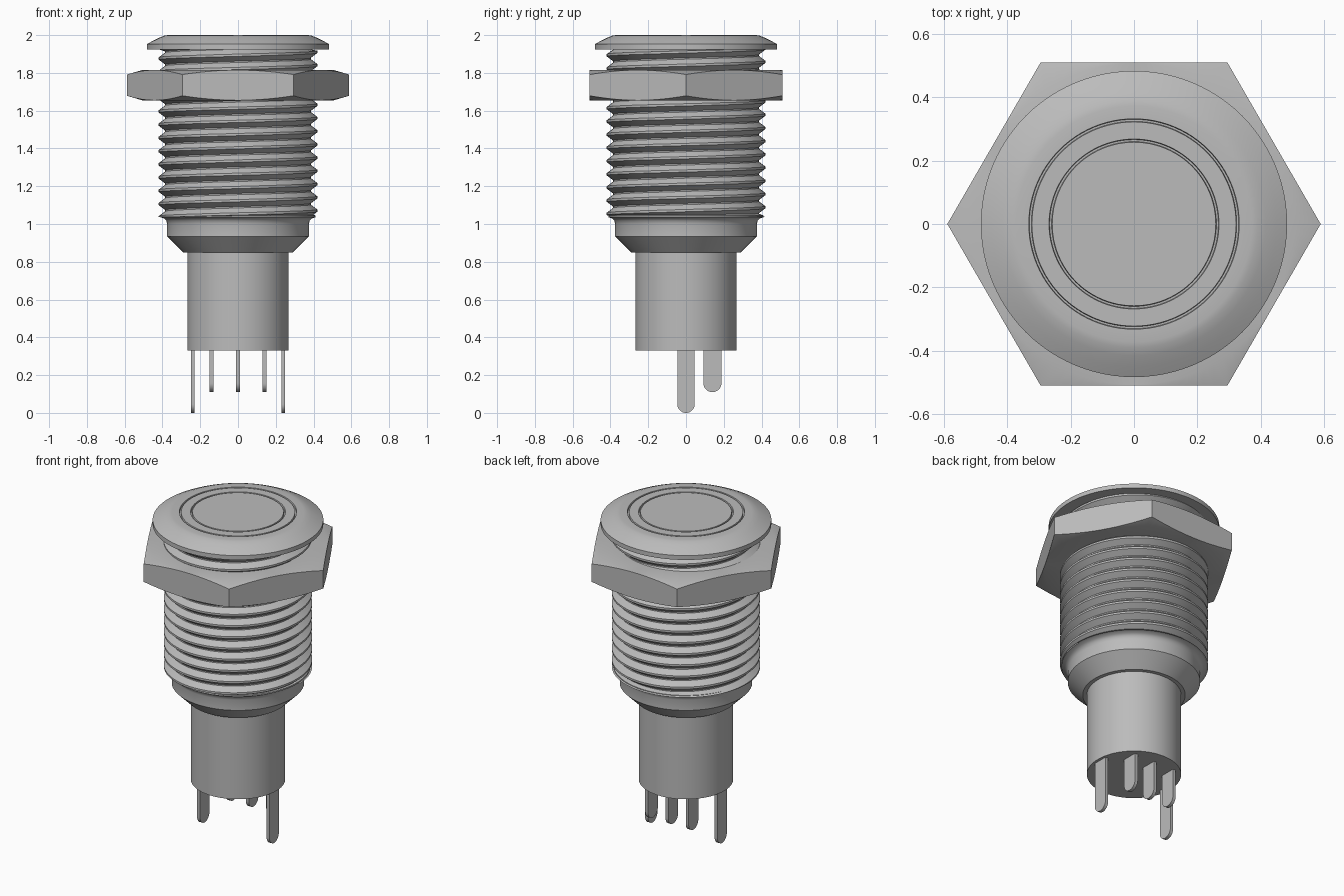
import bpy, bmesh
from math import pi, cos, sin, tau, radians

cube = bpy.data.objects.get("Cube")
if cube:
    bpy.data.objects.remove(cube, do_unlink=True)

steel = bpy.data.materials.new("brushed_grey_metal")
steel.use_nodes = True
GREY = (0.5, 0.5, 0.5, 1)
steel.diffuse_color = GREY
steel.node_tree.nodes["Principled BSDF"].inputs["Base Color"].default_value = GREY


def finish(bm, name, angle=30):
    bmesh.ops.remove_doubles(bm, verts=bm.verts, dist=1e-5)
    bmesh.ops.recalc_face_normals(bm, faces=bm.faces)
    mesh = bpy.data.meshes.new(name)
    bm.to_mesh(mesh)
    bm.free()
    mesh.materials.append(steel)
    ob = bpy.data.objects.new(name, mesh)
    bpy.context.collection.objects.link(ob)
    bpy.ops.object.select_all(action='DESELECT')
    ob.select_set(True)
    bpy.context.view_layer.objects.active = ob
    bpy.ops.object.shade_smooth_by_angle(angle=radians(angle))
    return ob


def bridge(bm, rings, closed):
    """Skin consecutive rows of vertices with quads."""
    for a, b in zip(rings, rings[1:]):
        n = len(a)
        for i in range(n if closed else n - 1):
            j = (i + 1) % n
            bm.faces.new((a[i], a[j], b[j], b[i]))


def lathe(name, profile, sides=96):
    """Revolve a (radius, height) profile and cap both ends."""
    bm = bmesh.new()
    rings = [[bm.verts.new((r * cos(tau * i / sides), r * sin(tau * i / sides), z))
              for i in range(sides)] for r, z in profile]
    bridge(bm, rings, True)
    bm.faces.new(rings[0])
    bm.faces.new(rings[-1])
    return finish(bm, name)


# Lower barrel, chamfered collar and threaded core
lathe("lower_barrel", [(0.267, 0.33), (0.267, 0.86)])
lathe("collar", [(0.29, 0.85), (0.375, 0.935), (0.375, 1.0), (0.38, 1.018),
                 (0.392, 1.03), (0.41, 1.036), (0.41, 1.045), (0.385, 1.055)])
lathe("thread_core", [(0.386, 1.04), (0.386, 1.93)])

# Helical thread ridge, clipped at both ends of the core
PITCH, STEPS, LOW, HIGH = 0.07, 72, 1.036, 1.925
bm = bmesh.new()
ridge = [(0.384, -0.033), (0.42, -0.006), (0.42, 0.006), (0.384, 0.033)]
rows = []
turns = int((HIGH - LOW) / PITCH) + 2
for k in range(turns * STEPS + 1):
    a = tau * k / STEPS
    mid = LOW - PITCH / 2 + PITCH * k / STEPS
    rows.append([bm.verts.new((r * cos(a), r * sin(a), min(max(mid + dz, LOW), HIGH)))
                 for r, dz in ridge])
bridge(bm, rows, False)
bmesh.ops.dissolve_degenerate(bm, dist=1e-5, edges=bm.edges)
finish(bm, "thread")

# Domed head with two circular grooves around the push button
def groove(r):
    return [(r + 0.005, 2.0), (r + 0.003, 1.988), (r - 0.003, 1.988), (r - 0.005, 2.0)]

lathe("head", [(0.38, 1.925), (0.483, 1.925), (0.483, 1.952), (0.45, 1.97),
               (0.415, 1.987), (0.39, 1.997), (0.372, 2.0)]
      + groove(0.327) + groove(0.263))

# Hex nut whose corners are chamfered on both faces
bm = bmesh.new()
FLAT, BOTTOM, TOP, CUTS = 0.51, 1.655, 1.815, 16
outline = []
for side in range(6):
    for i in range(CUTS):
        a = pi / 3 * (side + i / CUTS)
        r = FLAT / cos(pi / 3 * i / CUTS - pi / 6)
        outline.append((a, r))


def nut_ring(z, drop, radius=None):
    return [bm.verts.new(((radius or r) * cos(a), (radius or r) * sin(a),
                          z + drop * (r - FLAT) / 0.079)) for a, r in outline]


rings = [nut_ring(BOTTOM, 0, 0.385), nut_ring(BOTTOM, 0, FLAT - 0.003),
         nut_ring(BOTTOM, 0.024), nut_ring(TOP, -0.024),
         nut_ring(TOP, 0, FLAT - 0.003), nut_ring(TOP, 0, 0.385)]
bridge(bm, rings + rings[:1], True)
finish(bm, "hex_nut", 25)


# Flat terminals with rounded tips
def terminal(name, x, y, tip, width, thick=0.02):
    bm = bmesh.new()
    r = width / 2
    shape = [(r, 0.34)] + [(r * cos(t), tip + r - r * sin(t))
                           for t in (pi * i / 16 for i in range(17))] + [(-r, 0.34)]
    face = bm.faces.new([bm.verts.new((x - thick / 2, y + u, z)) for u, z in shape])
    out = bmesh.ops.extrude_face_region(bm, geom=[face])["geom"]
    bmesh.ops.translate(bm, vec=(thick, 0, 0),
                        verts=[v for v in out if isinstance(v, bmesh.types.BMVert)])
    finish(bm, name)


for label, x in (("right", -0.24), ("left", 0.24)):
    terminal("long_terminal_" + label, x, 0, 0, 0.092)
for label, x in (("right", -0.14), ("middle", 0), ("left", 0.14)):
    terminal("short_terminal_" + label, x, 0.14, 0.11, 0.096)
